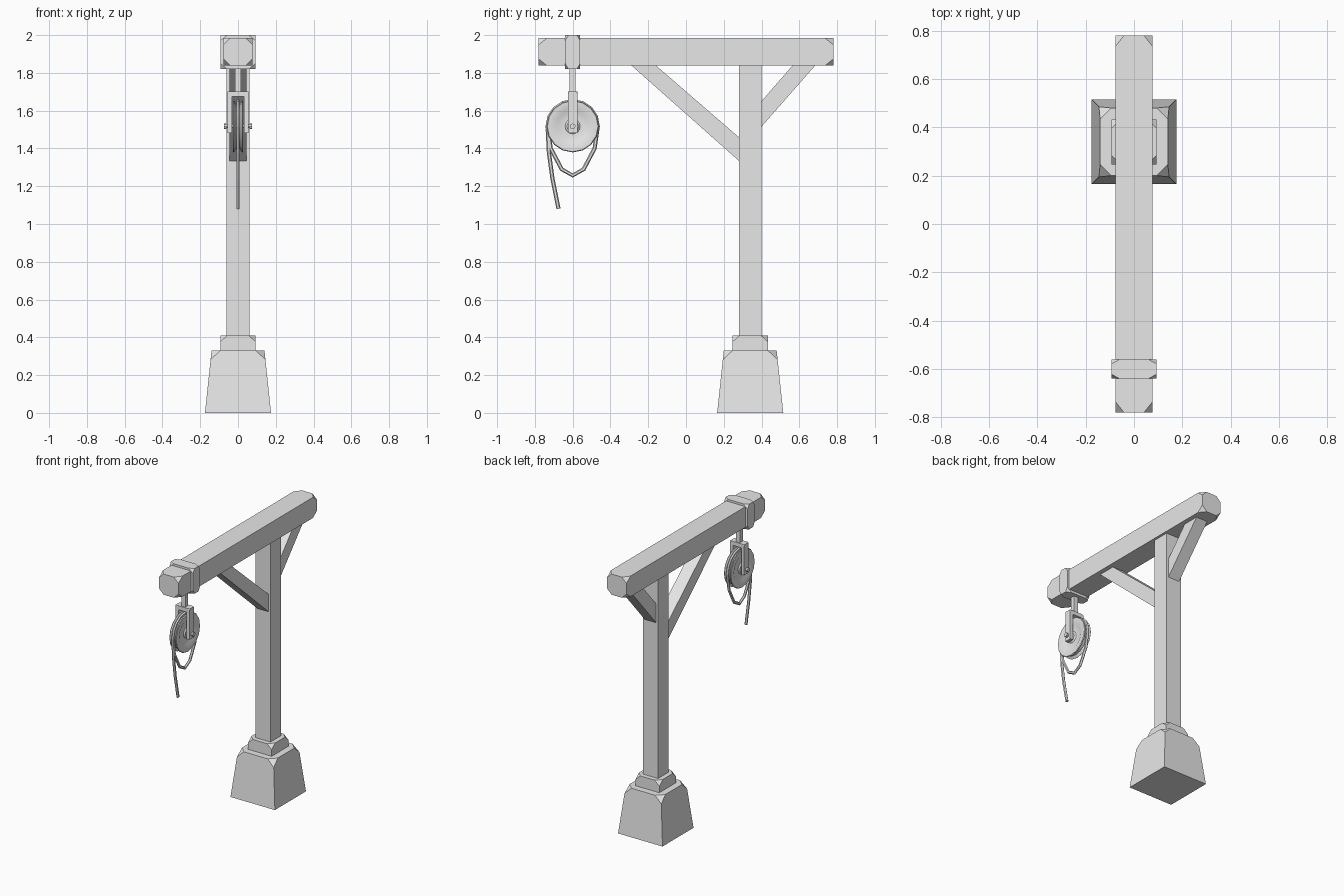
import bpy
import bmesh
from math import sin, cos, pi, tau, radians
from mathutils import Vector, Matrix

cube = bpy.data.objects.get("Cube")
if cube:
    bpy.data.objects.remove(cube)

# Single plain grey
grey = bpy.data.materials.new("plain grey")
grey.use_nodes = True
grey.diffuse_color = (0.8, 0.8, 0.8, 1)
grey.node_tree.nodes["Principled BSDF"].inputs["Base Color"].default_value = (0.8, 0.8, 0.8, 1)


def finish(name, bm):
    bmesh.ops.recalc_face_normals(bm, faces=bm.faces[:])
    mesh = bpy.data.meshes.new(name)
    bm.to_mesh(mesh)
    bm.free()
    mesh.materials.append(grey)
    obj = bpy.data.objects.new(name, mesh)
    bpy.context.collection.objects.link(obj)
    return obj


def box(name, low, high, cut=None, top_only=False, taper=1):
    """Box between two corners, with clipped corners and an optional taper."""
    low, high = Vector(low), Vector(high)
    size = high - low
    cut_size = Vector(cut or (1, 1, 1))
    bm = bmesh.new()
    bmesh.ops.create_cube(bm, size=1)
    bmesh.ops.scale(bm, vec=[s / c for s, c in zip(size, cut_size)], verts=bm.verts)
    if cut:
        corners = [v for v in bm.verts if v.co.z > 0 or not top_only]
        bmesh.ops.bevel(bm, geom=corners, offset=1, segments=1, affect='VERTICES')
    bmesh.ops.scale(bm, vec=cut_size, verts=bm.verts)
    for v in bm.verts:
        f = 1 + (taper - 1) * (v.co.z / size.z + 0.5)
        v.co.x *= f
        v.co.y *= f
    bmesh.ops.translate(bm, vec=(low + high) / 2, verts=bm.verts)
    return finish(name, bm)


def prism(name, outline, half_width):
    """Side outline (y, z) extruded across x."""
    bm = bmesh.new()
    face = bm.faces.new([bm.verts.new((-half_width, y, z)) for y, z in outline])
    ext = bmesh.ops.extrude_face_region(bm, geom=[face])
    moved = [g for g in ext["geom"] if isinstance(g, bmesh.types.BMVert)]
    bmesh.ops.translate(bm, vec=(2 * half_width, 0, 0), verts=moved)
    return finish(name, bm)


def lathe(name, profile, centre, steps):
    """Profile (x, radius) spun around the x axis."""
    bm = bmesh.new()
    verts = [bm.verts.new((x, 0, r)) for x, r in profile]
    edges = [bm.edges.new(pair) for pair in zip(verts, verts[1:])]
    bmesh.ops.spin(bm, geom=verts + edges, axis=(1, 0, 0), cent=(0, 0, 0),
                   angle=tau, steps=steps)
    bmesh.ops.remove_doubles(bm, verts=bm.verts, dist=0.0005)
    bmesh.ops.translate(bm, vec=centre, verts=bm.verts)
    return finish(name, bm)


def rope(name, points, closed, radius=0.011, sides=6):
    """Tube following (y, z) points in the x = 0 plane."""
    bm = bmesh.new()
    n = len(points)
    path = [Vector((0, y, z)) for y, z in points]
    rings = []
    for i, p in enumerate(path):
        before = path[i - 1] if closed or i else p
        after = path[(i + 1) % n] if closed or i < n - 1 else p
        t = (after - before).normalized()
        side = Vector((0, -t.z, t.y))
        rings.append([bm.verts.new(p + side * radius * cos(tau * k / sides)
                                   + Vector((radius * 0.85 * sin(tau * k / sides), 0, 0)))
                      for k in range(sides)])
    for i in range(n if closed else n - 1):
        a, b = rings[i], rings[(i + 1) % n]
        for k in range(sides):
            m = (k + 1) % sides
            bm.faces.new((a[k], a[m], b[m], b[k]))
    if not closed:
        bm.faces.new(rings[0])
        bm.faces.new(rings[-1])
    return finish(name, bm)


def smooth(obj, angle):
    bpy.ops.object.select_all(action='DESELECT')
    obj.select_set(True)
    bpy.context.view_layer.objects.active = obj
    bpy.ops.object.shade_smooth_by_angle(angle=radians(angle))


# Footing and post
py = 0.34
box("footing", (-0.175, py - 0.175, 0), (0.175, py + 0.175, 0.33),
    cut=(0.058, 0.058, 0.048), top_only=True, taper=0.8)
box("post_collar", (-0.093, py - 0.093, 0.33), (0.093, py + 0.093, 0.41),
    cut=(0.037, 0.037, 0.033), top_only=True)
box("post", (-0.06, py - 0.06, 0.4), (0.06, py + 0.06, 1.85))

# Beam and its band
box("beam", (-0.077, -0.78, 1.838), (0.077, 0.78, 1.985), cut=(0.036, 0.045, 0.036))
box("beam_band", (-0.093, -0.64, 1.82), (0.093, -0.56, 2.0), cut=(0.035, 0.018, 0.03))

# Diagonal braces
prism("front_brace", [(-0.29, 1.84), (-0.16, 1.84), (0.285, 1.455), (0.285, 1.33)], 0.045)
prism("back_brace", [(0.565, 1.84), (0.685, 1.84), (0.395, 1.51), (0.395, 1.645)], 0.045)

# Hanger and fork around the wheel
wy, wz = -0.6, 1.517
box("hanger_rod", (-0.016, wy - 0.016, 1.69), (0.016, wy + 0.016, 1.83))
box("fork_top", (-0.056, wy - 0.025, 1.674), (0.056, wy + 0.025, 1.702),
    cut=(0.012, 0.004, 0.012), top_only=True)
for label, s in (("right", -1), ("left", 1)):
    x = sorted((s * 0.033, s * 0.056))
    box(label + "_fork_leg", (x[0], wy - 0.025, 1.483), (x[1], wy + 0.025, 1.685))

# Axle pin with heads
lathe("axle_pin", [(-0.074, 0), (-0.074, 0.015), (-0.06, 0.015), (-0.06, 0.01),
                   (0.06, 0.01), (0.06, 0.015), (0.074, 0.015), (0.074, 0)],
      (0, wy, wz), 8)

# Grooved pulley wheel with dished faces
half = [(0.01, 0.12), (0.022, 0.138), (0.027, 0.134), (0.027, 0.1),
        (0.018, 0.082), (0.018, 0.04), (0.026, 0.03), (0.026, 0)]
wheel = lathe("pulley_wheel", [(-x, r) for x, r in reversed(half)] + half, (0, wy, wz), 16)
smooth(wheel, 30)

# Rope loop over the wheel and its loose tail
over = [(0.133 * cos(pi * i / 8), wz + 0.133 * sin(pi * i / 8)) for i in range(9)]
under = [(-0.116, 1.4), (-0.058, 1.29), (0, 1.257), (0.058, 1.29), (0.116, 1.4)]
rope("rope_loop", [(wy + y, z) for y, z in over + under], True)
tail = [(-0.132, 1.5), (-0.126, 1.38), (-0.107, 1.24), (-0.075, 1.08)]
rope("rope_tail", [(wy + y, z) for y, z in tail], False)
